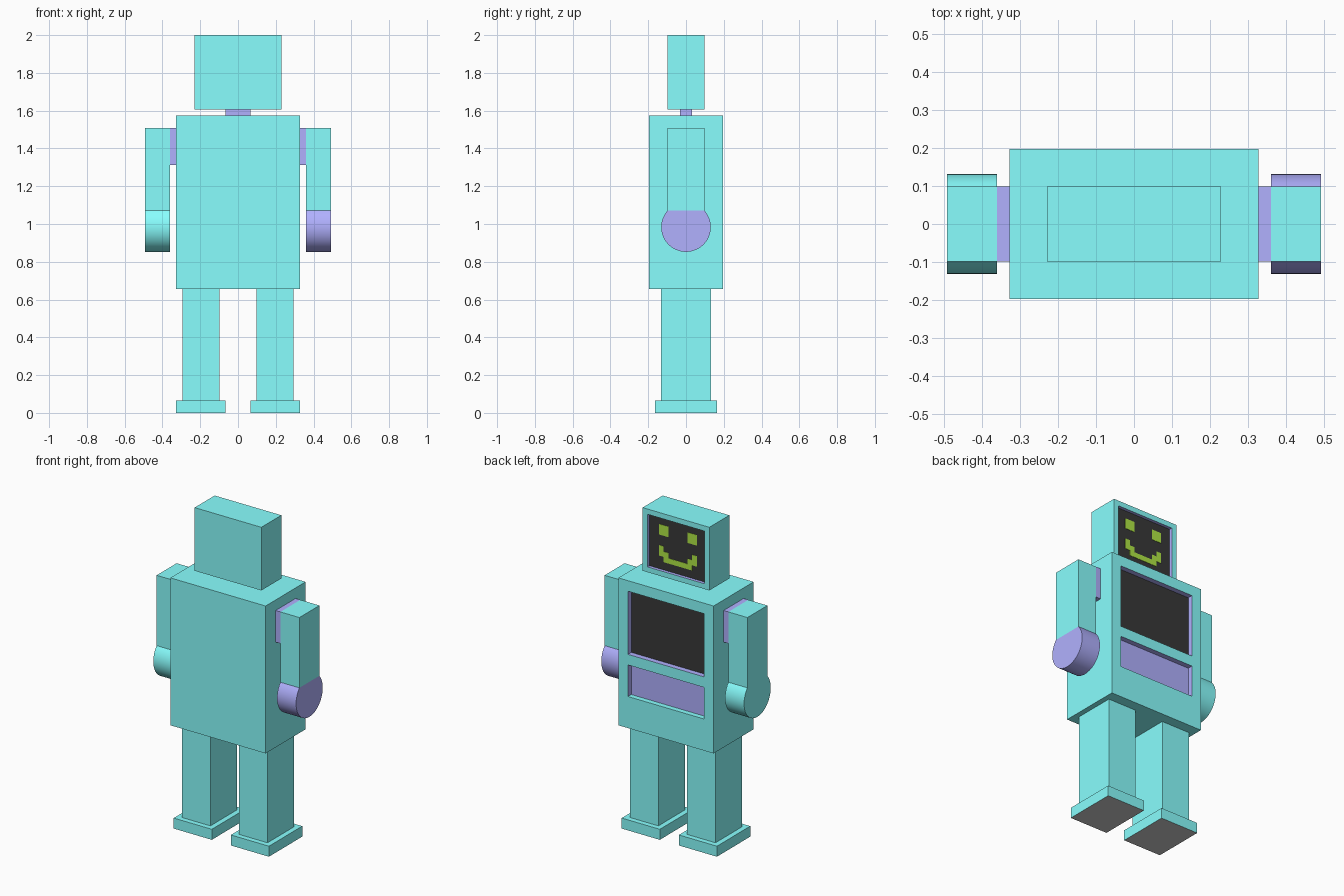
import bpy, bmesh, math
from mathutils import Matrix, Vector

if "Cube" in bpy.data.objects:
    bpy.data.objects.remove(bpy.data.objects["Cube"])

U = 2 / 30.5  # design module: the figure is 30.5 modules tall


def material(name, rgb):
    m = bpy.data.materials.new(name)
    m.diffuse_color = (*rgb, 1)
    m.use_nodes = True
    m.node_tree.nodes["Principled BSDF"].inputs["Base Color"].default_value = m.diffuse_color
    return m


CYAN = material("cyan", (0.25, 1.0, 1.0))
PURPLE = material("purple", (0.44, 0.44, 1.0))
BLACK = material("black", (0.04, 0.04, 0.04))
GREEN = material("green", (0.44, 0.8, 0.06))
GREY = material("grey", (0.8, 0.8, 0.8))


def finish(name, bm, mats):
    bmesh.ops.recalc_face_normals(bm, faces=bm.faces[:])
    bmesh.ops.scale(bm, vec=(U, U, U), verts=bm.verts[:])
    me = bpy.data.meshes.new(name)
    bm.to_mesh(me)
    bm.free()
    for m in mats:
        me.materials.append(m)
    ob = bpy.data.objects.new(name, me)
    bpy.context.collection.objects.link(ob)
    return ob


def add_box(bm, x, y, z):
    size = Matrix.Diagonal((x[1] - x[0], y[1] - y[0], z[1] - z[0], 1))
    centre = Matrix.Translation((sum(x) / 2, sum(y) / 2, sum(z) / 2))
    bmesh.ops.create_cube(bm, size=1, matrix=centre @ size)


def boxes(name, parts, *mats):
    bm = bmesh.new()
    for part in parts:
        add_box(bm, *part)
    return finish(name, bm, mats)


def recessed_box(name, x, y, z, pockets, mats):
    """Box whose +y side has pockets: (half width, z0, z1, depth, floor, wall, sill)."""
    bm = bmesh.new()
    add_box(bm, x, y, z)
    for w, z0, z1, *_ in pockets:
        for co, no in (((-w, 0, 0), (1, 0, 0)), ((w, 0, 0), (1, 0, 0)),
                       ((0, 0, z0), (0, 0, 1)), ((0, 0, z1), (0, 0, 1))):
            bmesh.ops.bisect_plane(bm, geom=bm.verts[:] + bm.edges[:] + bm.faces[:],
                                   plane_co=co, plane_no=no)
    for w, z0, z1, depth, floor, wall, sill in pockets:
        target = []
        for f in bm.faces:
            c = f.calc_center_median()
            if abs(c.y - y[1]) < 1e-4 and abs(c.x) < w and z0 < c.z < z1:
                target.append(f)
        before = set(bm.faces)
        geom = bmesh.ops.extrude_face_region(bm, geom=target)["geom"]
        stale = [f for f in target if f.is_valid]
        if stale:
            bmesh.ops.delete(bm, geom=stale, context='FACES_ONLY')
        bmesh.ops.translate(bm, vec=(0, -depth, 0),
                            verts=[v for v in geom if isinstance(v, bmesh.types.BMVert)])
        for f in bm.faces:
            if f in before:
                continue
            c = f.calc_center_median()
            if abs(c.y - (y[1] - depth)) < 1e-4:
                f.material_index = floor
            else:
                f.material_index = sill if abs(c.z - z0) < 1e-4 else wall
    return finish(name, bm, mats)


def hand(name, x0, x1, mat):
    """Disc of radius 2, cut flat on top where it meets the arm."""
    start = math.acos(1.5 / 2)
    n = 40
    sweep = math.pi + 2 * start
    bm = bmesh.new()
    verts = []
    for i in range(n + 1):
        a = start - sweep * i / n
        verts.append(bm.verts.new((x0, 2 * math.cos(a), 15 + 2 * math.sin(a))))
    cap = bm.faces.new(verts)
    geom = bmesh.ops.extrude_face_region(bm, geom=[cap], use_keep_orig=True)["geom"]
    bmesh.ops.translate(bm, vec=(x1 - x0, 0, 0),
                        verts=[v for v in geom if isinstance(v, bmesh.types.BMVert)])
    for f in bm.faces:
        flat_top = f.calc_center_median().z > 15 + 2 * math.sin(start) - 1e-3
        f.smooth = len(f.verts) == 4 and not flat_top
    return finish(name, bm, [mat])


# torso with display screen and lower tray
recessed_box("torso", (-5, 5), (-3, 3), (10, 24),
             [(4, 17, 23, 0.5, 2, 1, 1), (4, 13, 16, 0.5, 1, 1, 0)],
             [CYAN, PURPLE, BLACK])

# neck and head with face screen
boxes("neck", [((-1, 1), (-0.5, 0.5), (24, 24.5))], PURPLE)
FACE_DEPTH = 0.3
recessed_box("head", (-3.5, 3.5), (-1.5, 1.5), (24.5, 30.5),
             [(3, 25, 30, FACE_DEPTH, 2, 1, 1)], [CYAN, PURPLE, BLACK])

# pixel face
fy = (1.5 - FACE_DEPTH - 0.03, 1.5 - FACE_DEPTH + 0.03)
boxes("eyes", [((-2, -1), fy, (28.25, 29.25)), ((1, 2), fy, (28.25, 29.25))], GREEN)
mouth = [((-1, 1), fy, (25.75, 26.25))]
for s in (-1, 1):
    mouth.append((tuple(sorted((s * 1, s * 1.5))), fy, (25.75, 26.75)))
    mouth.append((tuple(sorted((s * 1.5, s * 2))), fy, (26.25, 27.25)))
boxes("mouth", mouth, GREEN)

# limbs on both sides
wrist = 15 + math.sqrt(2 ** 2 - 1.5 ** 2)
for side, s, hand_mat in (("left", -1, CYAN), ("right", 1, PURPLE)):
    def span(a, b):
        return tuple(sorted((s * a, s * b)))
    boxes(side + "_shoulder", [(span(5, 5.5), (-1.5, 1.5), (20, 23))], PURPLE)
    boxes(side + "_arm", [(span(5.5, 7.5), (-1.5, 1.5), (wrist, 23))], CYAN)
    hand(side + "_hand", *span(5.5, 7.5), hand_mat)
    boxes(side + "_leg", [(span(1.5, 4.5), (-2, 2), (1, 10))], CYAN)
    foot = boxes(side + "_foot", [(span(1, 5), (-2.5, 2.5), (0, 1))], CYAN, GREY)
    for p in foot.data.polygons:  # grey sole
        if p.normal.z < -0.5:
            p.material_index = 1
